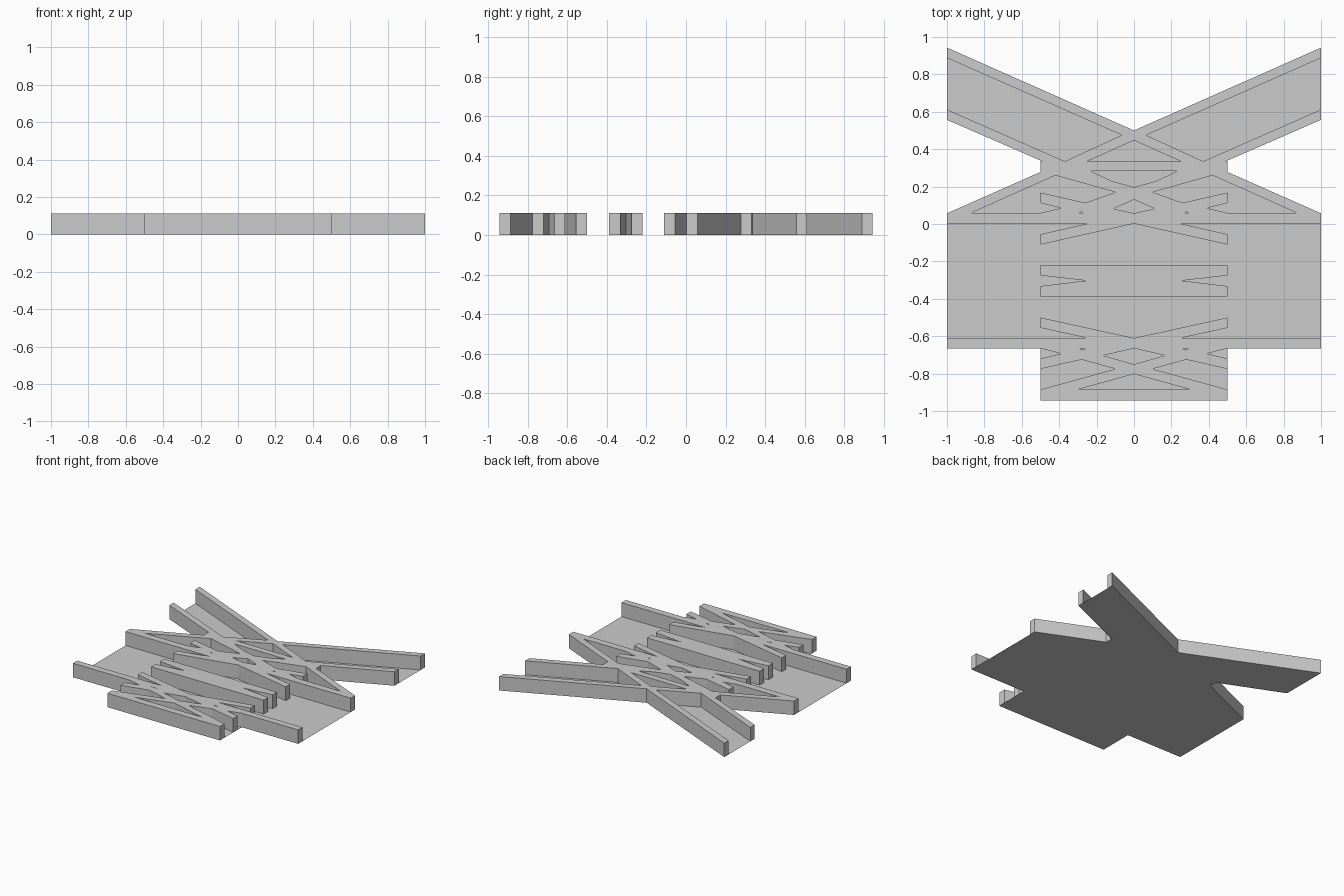
import bpy, bmesh

if "Cube" in bpy.data.objects:
    bpy.data.objects.remove(bpy.data.objects["Cube"])

H = 0.112  # wall height


def sym(half):
    """Close a right-half outline by mirroring it across x = 0."""
    left = [(-x, y) for x, y in reversed(half) if abs(x) > 1e-6]
    return half + left


def both(loop):
    """A hole on the right plus its mirror on the left."""
    return [loop, [(-x, y) for x, y in reversed(loop)]]


def finish(bm, name):
    bmesh.ops.recalc_face_normals(bm, faces=bm.faces)
    flat = max(bm.faces, key=lambda f: abs(f.normal.z) * f.calc_area())
    if flat.normal.z < 0:
        bmesh.ops.reverse_faces(bm, faces=bm.faces)
    me = bpy.data.meshes.new(name)
    bm.to_mesh(me)
    bm.free()
    ob = bpy.data.objects.new(name, me)
    bpy.context.collection.objects.link(ob)


def walls(name, loops):
    """Flat top filled between outline and holes, with sides down to z = 0."""
    bm = bmesh.new()
    rings, edges = [], []
    for loop in loops:
        vs = [bm.verts.new((x, y, H)) for x, y in loop]
        rings.append(vs)
        edges += [bm.edges.new((vs[i - 1], vs[i])) for i in range(len(vs))]
    bmesh.ops.triangle_fill(bm, use_beauty=True, use_dissolve=False,
                            edges=edges, normal=(0, 0, 1))
    for vs in rings:
        low = [bm.verts.new((v.co.x, v.co.y, 0)) for v in vs]
        for i in range(len(vs)):
            bm.faces.new((vs[i - 1], low[i - 1], low[i], vs[i]))
    finish(bm, name)


# Floor sheet
bm = bmesh.new()
outline = sym([(0, .5), (1, .943), (1, .557), (.49, .34), (.5, .335), (.5, .278), (1, .057),
               (1, -.665), (.5, -.665), (.5, -.943)])
bm.faces.new([bm.verts.new((x, y, 0)) for x, y in outline])
bmesh.ops.triangulate(bm, faces=bm.faces)
finish(bm, "floor")

# Rear crossing walls: two diagonal arms, cross bar and long front bar
walls("rear_walls", [
    sym([(0, .5), (1, .943), (1, .888), (.065, .475), (.37, .335), (1, .612), (1, .557),
         (.49, .335), (.5, .33), (.5, .278), (1, .057), (1, .002), (.25, .002), (.5, -.055),
         (.5, -.11), (0, .002)]),
    sym([(0, .447), (.25, .335)]),
    sym([(0, .197), (.12, .23), (.23, .283)]),
    sym([(0, .13), (.11, .082), (0, .057)]),
    *both([(.42, .26), (.1, .17), (.26, .113), (.5, .168), (.5, .112), (.39, .085),
           (.5, .059), (.87, .059)]),
    *both([(.27, .058), (.295, .058), (.28, .066)]),
])

# Middle bar with notched ends
walls("middle_walls", [
    sym([(.5, -.22), (.5, -.275), (.255, -.303), (.5, -.332), (.5, -.388)]),
])

# Front crossing walls
walls("front_walls", [
    sym([(0, -.61), (.5, -.5), (.5, -.555), (.25, -.61), (1, -.61), (1, -.665),
         (.5, -.665), (.39, -.693), (.5, -.72), (.5, -.775), (.28, -.725),
         (.1, -.775), (.5, -.885), (.5, -.943)]),
    sym([(0, -.665), (.165, -.703), (0, -.75)]),
    sym([(0, -.802), (.3, -.885)]),
    *both([(.25, -.667), (.3, -.667), (.275, -.673)]),
])
